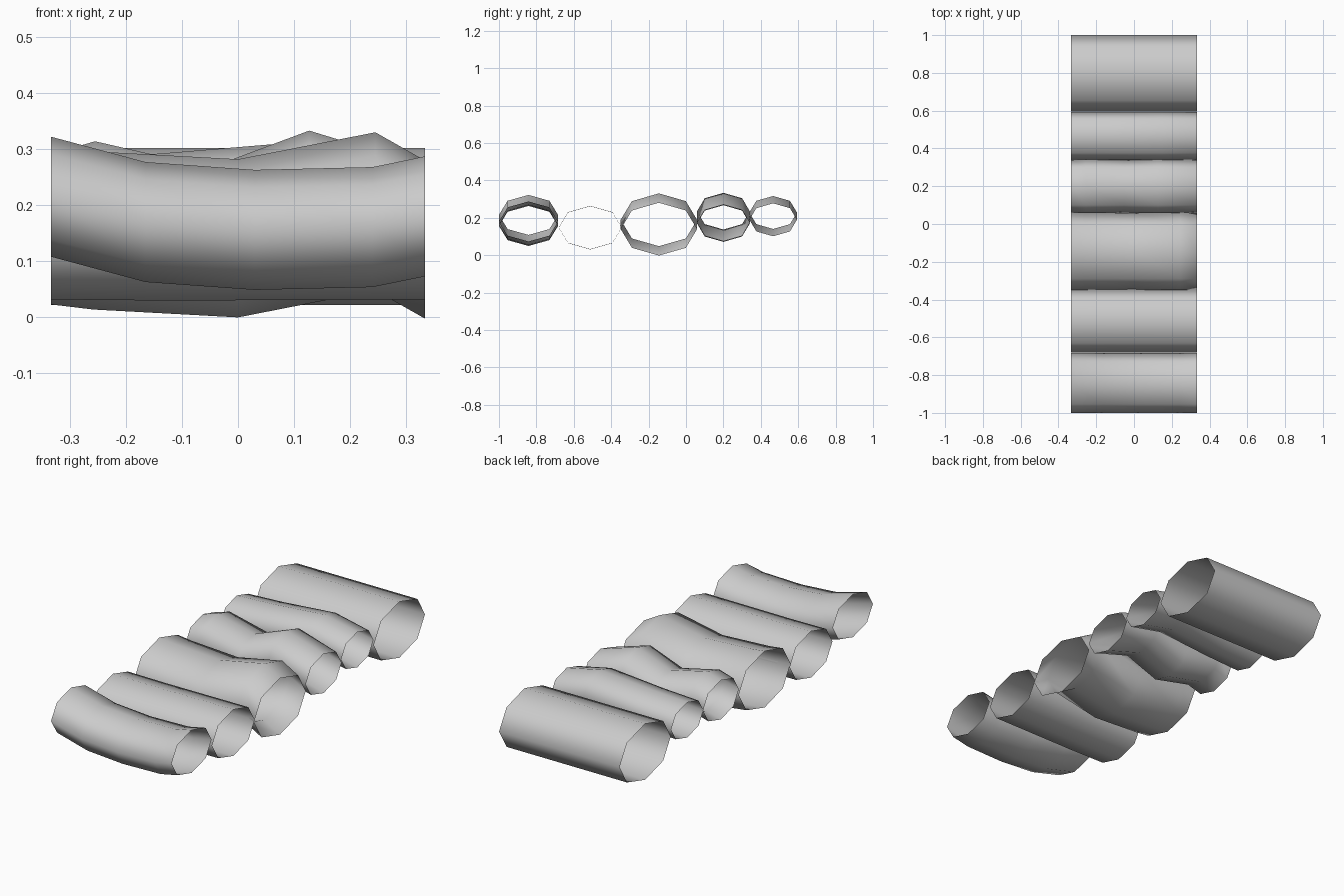
import bpy, bmesh
from math import sin, cos, pi

if "Cube" in bpy.data.objects:
    bpy.data.objects.remove(bpy.data.objects["Cube"])

SIDES = 8
H = 0.333  # half length of every tube


def tube(name, y, ry, rz, top):
    """Open eight-sided pipe along x; top lists (x, z of the upper ridge)."""
    bm = bmesh.new()
    rings = []
    for x, zt in top:
        rings.append([bm.verts.new((x, y + ry * cos(2 * pi * k / SIDES),
                                    zt - rz + rz * sin(2 * pi * k / SIDES)))
                      for k in range(SIDES)])
    for a, b in zip(rings, rings[1:]):
        for k in range(SIDES):
            n = (k + 1) % SIDES
            bm.faces.new((a[k], a[n], b[n], b[k]))
    for f in bm.faces:
        f.smooth = True
    bmesh.ops.recalc_face_normals(bm, faces=bm.faces)
    me = bpy.data.meshes.new(name)
    bm.to_mesh(me)
    bm.free()
    ob = bpy.data.objects.new(name, me)
    bpy.context.collection.objects.link(ob)


# Sagging log at the front
tube("front_log", -0.842, 0.158, 0.107,
     [(-H, 0.322), (-0.165, 0.277), (0.03, 0.263), (0.24, 0.268), (H, 0.287)])
# Straight second log
tube("second_log", -0.512, 0.168, 0.116,
     [(-H, 0.264), (-0.13, 0.262), (H, 0.264)])
# Thick bent log
tube("thick_bent_log", -0.145, 0.204, 0.141,
     [(-H, 0.305), (-0.258, 0.296), (0.0, 0.282), (0.245, 0.33), (H, 0.28)])
# Wavy log
tube("wavy_log", 0.2, 0.141, 0.098,
     [(-H, 0.291), (-0.255, 0.314), (-0.05, 0.267), (0.127, 0.333), (H, 0.27)])
# Thin arched log
tube("thin_log", 0.466, 0.127, 0.088,
     [(-H, 0.282), (-0.14, 0.292), (0.15, 0.316), (H, 0.277)])
# Straight thick log at the back
tube("back_log", 0.798, 0.202, 0.14, [(-H, 0.302), (H, 0.302)])
